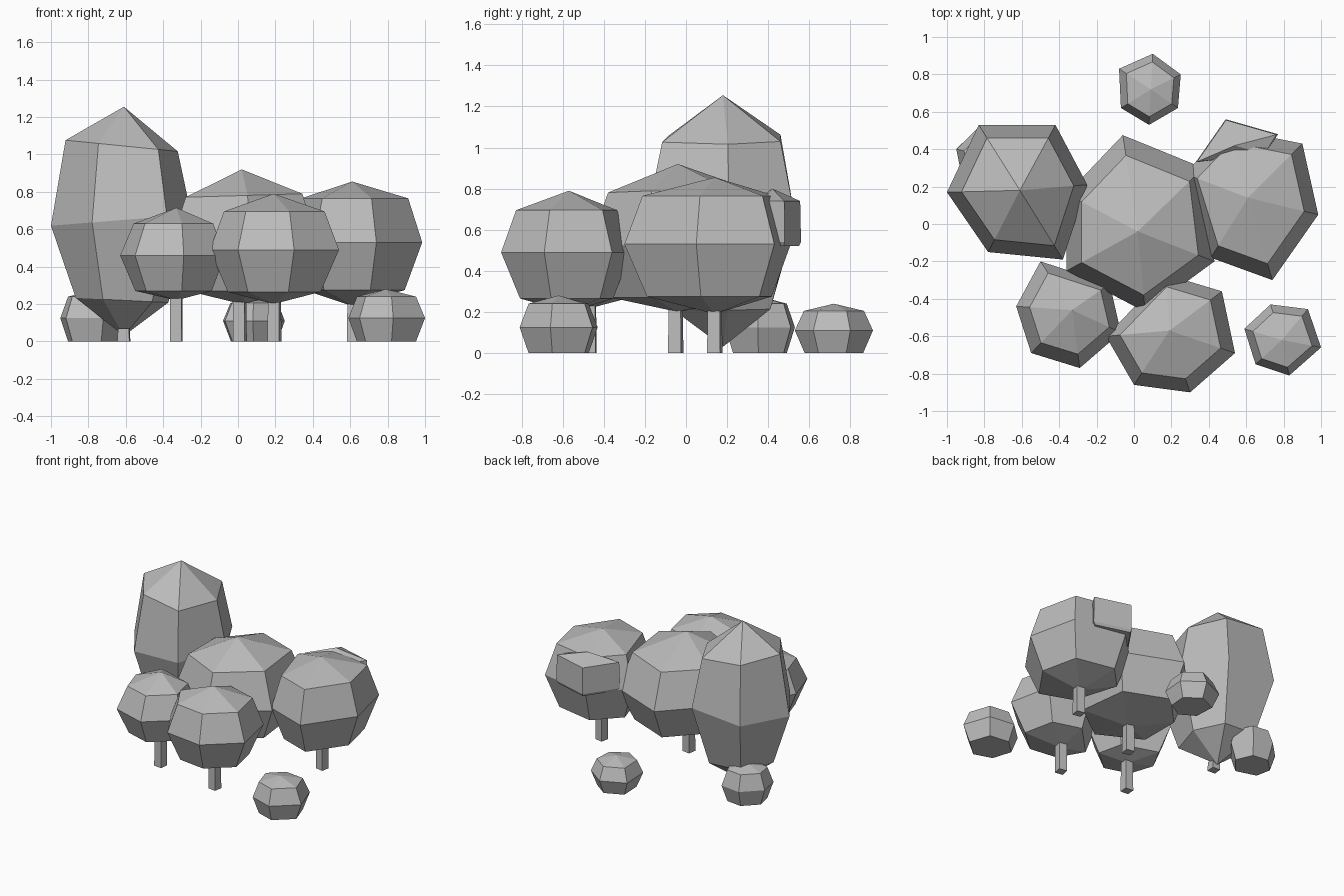
import bpy, bmesh, math

if "Cube" in bpy.data.objects:
    bpy.data.objects.remove(bpy.data.objects["Cube"])

# One flat grey for everything
grey = bpy.data.materials.new("matte_grey")
grey.diffuse_color = (0.5, 0.5, 0.5, 1)
grey.use_nodes = True
grey.node_tree.nodes["Principled BSDF"].inputs["Base Color"].default_value = grey.diffuse_color


def finish(name, bm):
    bmesh.ops.recalc_face_normals(bm, faces=bm.faces)
    mesh = bpy.data.meshes.new(name)
    bm.to_mesh(mesh)
    bm.free()
    mesh.materials.append(grey)
    bpy.context.collection.objects.link(bpy.data.objects.new(name, mesh))


def foliage(name, centre, outline, rings, top, bottom):
    """Faceted blob: the outline scaled about the centre at each (scale, z, tilt) ring."""
    cx, cy = centre
    bm = bmesh.new()
    loops = []
    for scale, z, tilt in rings:
        loops.append([bm.verts.new((cx + (x - cx) * scale, cy + (y - cy) * scale,
                                    z + tilt * (x - cx) * scale))
                      for x, y in outline])
    n = len(outline)
    for low, high in zip(loops, loops[1:]):
        for i in range(n):
            j = (i + 1) % n
            bm.faces.new((low[i], low[j], high[j], high[i]))
    for loop, z in ((loops[0], bottom), (loops[-1], top)):
        if z is None:
            bm.faces.new(loop)
        else:
            pole = bm.verts.new((cx, cy, z))
            for i in range(n):
                bm.faces.new((loop[i], loop[(i + 1) % n], pole))
    finish(name, bm)


def trunk(name, x, y, height, angle):
    bm = bmesh.new()
    bmesh.ops.create_cone(bm, cap_ends=True, segments=4, radius1=0.045,
                          radius2=0.042, depth=height)
    for v in bm.verts:
        c, s = math.cos(angle), math.sin(angle)
        v.co = (x + v.co.x * c - v.co.y * s, y + v.co.x * s + v.co.y * c,
                v.co.z + height / 2)
    finish(name, bm)


# Tall tree
foliage("tall_canopy", (-0.61, 0.18),
        [(-1, .17), (-.78, -.15), (-.38, -.19), (-.25, .21), (-.42, .53), (-.83, .53)],
        [(.66, .22, -.05), (1, .65, .08), (.8, 1.045, -.1)], 1.255, .03)
trunk("tall_trunk", -.61, .14, .07, 0.7)

# Middle tree
foliage("middle_canopy", (.02, -.04),
        [(-.06, .475), (-.36, .16), (-.36, -.25), (.06, -.47), (.43, -.2), (.37, .3)],
        [(.76, .27, 0), (1, .52, 0), (.79, .78, .03)], .92, .2)
trunk("middle_trunk", .01, -.05, .3, 0.6)

# Right tree, with a leaf clump jutting from its back
foliage("right_canopy", (.61, .14),
        [(.985, .05), (.9, .43), (.5, .51), (.27, .27), (.41, -.18), (.74, -.3)],
        [(.75, .275, 0), (1, .53, 0), (.8, .765, 0)], .855, .19)
foliage("right_leaf_clump", (.54, .42),
        [(.49, .56), (.77, .48), (.7, .37), (.33, .33)],
        [(.92, .52, 0), (1, .54, 0), (.97, .74, 0)], .8, .52)
trunk("right_trunk", .62, .14, .3, 0.6)

# Front tree
foliage("front_canopy", (.19, -.57),
        [(.54, -.69), (.47, -.36), (.17, -.27), (-.15, -.6), (0, -.86), (.3, -.9)],
        [(.72, .265, 0), (1, .49, 0), (.78, .695, 0)], .79, .2)
trunk("front_trunk", .195, -.56, .3, 0.6)

# Left front tree
foliage("left_canopy", (-.33, -.46),
        [(-.63, -.44), (-.55, -.69), (-.29, -.77), (-.07, -.58), (-.13, -.32), (-.5, -.2)],
        [(.73, .27, 0), (1, .46, 0), (.76, .63, 0)], .715, .22)
trunk("left_trunk", -.33, -.47, .3, 0.7)

# Bushes with flat bases
bush_rings = [(.77, 0, 0), (1, .125, 0), (.77, .24, 0)]
foliage("right_bush", (.79, -.62),
        [(.59, -.56), (.73, -.43), (.93, -.455), (1, -.66), (.83, -.81), (.65, -.75)],
        bush_rings, .28, None)
foliage("back_bush", (.09, .72),
        [(-.07, .62), (-.08, .83), (.1, .91), (.25, .8), (.235, .62), (.08, .53)],
        [(.75, 0, 0), (1, .11, 0), (.77, .205, 0)], .24, None)
foliage("left_bush", (-.77, .36),
        [(-.95, .4), (-.82, .53), (-.66, .51), (-.59, .35), (-.72, .19), (-.92, .25)],
        bush_rings, .275, None)
